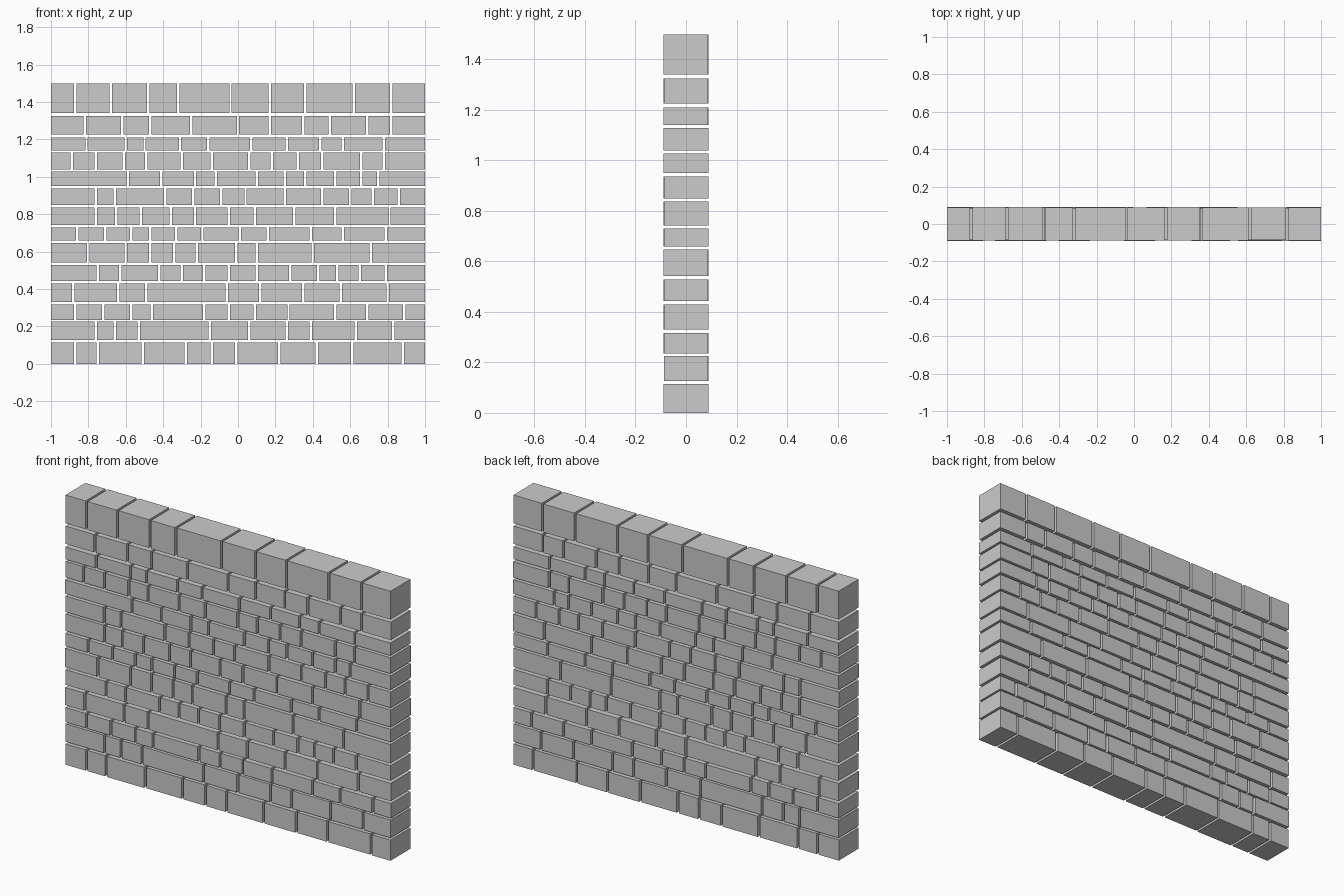
import bpy
import bmesh
import random
from mathutils import Matrix, Vector

if "Cube" in bpy.data.objects:
    bpy.data.objects.remove(bpy.data.objects["Cube"])

random.seed(4)
GAP = 0.013          # open joint between neighbouring stones
HALF_DEPTH = 0.088

# Bottom and top height of each course, from the ground up
bottoms = [0, .127, .236, .331, .444, .542, .659, .742, .849, .95, 1.04, 1.141, 1.226, 1.341]
tops = [.115, .226, .317, .429, .528, .647, .73, .837, .937, 1.028, 1.129, 1.21, 1.325, 1.498]

# Vertical joint positions in each course, in hundredths of a unit
joints = [
    [-87, -75, -51, -28, -14, -1, 22, 42, 61, 88],
    [-76, -66, -53, -15, 6, 26, 39, 63, 83],
    [-87, -72, -57, -46, -18, -5, 9, 27, 52, 69, 89],
    [-88, -64, -49, -6, 12, 35, 55, 80],
    [-75, -63, -42, -30, -18, -5, 10, 28, 43, 53, 65, 79],
    [-80, -60, -47, -34, -22, -1, 10, 40, 71],
    [-86, -71, -57, -47, -33, -19, 1, 16, 39, 56, 79],
    [-76, -65, -52, -36, -23, -5, 9, 30, 52, 81],
    [-76, -66, -39, -24, -9, 4, 25, 45, 60, 72, 86],
    [-59, -41, -23, -12, 10, 25, 36, 52, 66, 75],
    [-89, -76, -61, -49, -30, -14, 6, 18, 32, 45, 66, 78],
    [-81, -60, -50, -31, -16, 7, 26, 44, 56, 78],
    [-82, -62, -47, -25, 0, 17, 35, 49, 69, 82],
    [-87, -68, -48, -32, -4, 17, 36, 62, 82],
]


def add_stone(bm, x0, x1, z0, z1):
    """One squared block with a slightly uneven depth."""
    y0 = -HALF_DEPTH + random.uniform(-.002, .002)
    y1 = HALF_DEPTH + random.uniform(-.002, .002)
    center = Vector((x0 + x1, y0 + y1, z0 + z1)) / 2
    size = Vector((x1 - x0, y1 - y0, z1 - z0))
    bmesh.ops.create_cube(bm, size=1, matrix=Matrix.Translation(center) @ Matrix.Diagonal(size).to_4x4())


# Stone courses, with the tall coping course last
for i, (z0, z1, row) in enumerate(zip(bottoms, tops, joints)):
    bm = bmesh.new()
    cuts = [j / 100 for j in row]
    starts = [-1] + [c + GAP / 2 for c in cuts]
    ends = [c - GAP / 2 for c in cuts] + [1]
    for x0, x1 in zip(starts, ends):
        add_stone(bm, x0, x1, z0, z1)
    name = "coping_course" if i == len(joints) - 1 else f"stone_course_{i + 1}"
    mesh = bpy.data.meshes.new(name)
    bm.to_mesh(mesh)
    bm.free()
    bpy.context.collection.objects.link(bpy.data.objects.new(name, mesh))
